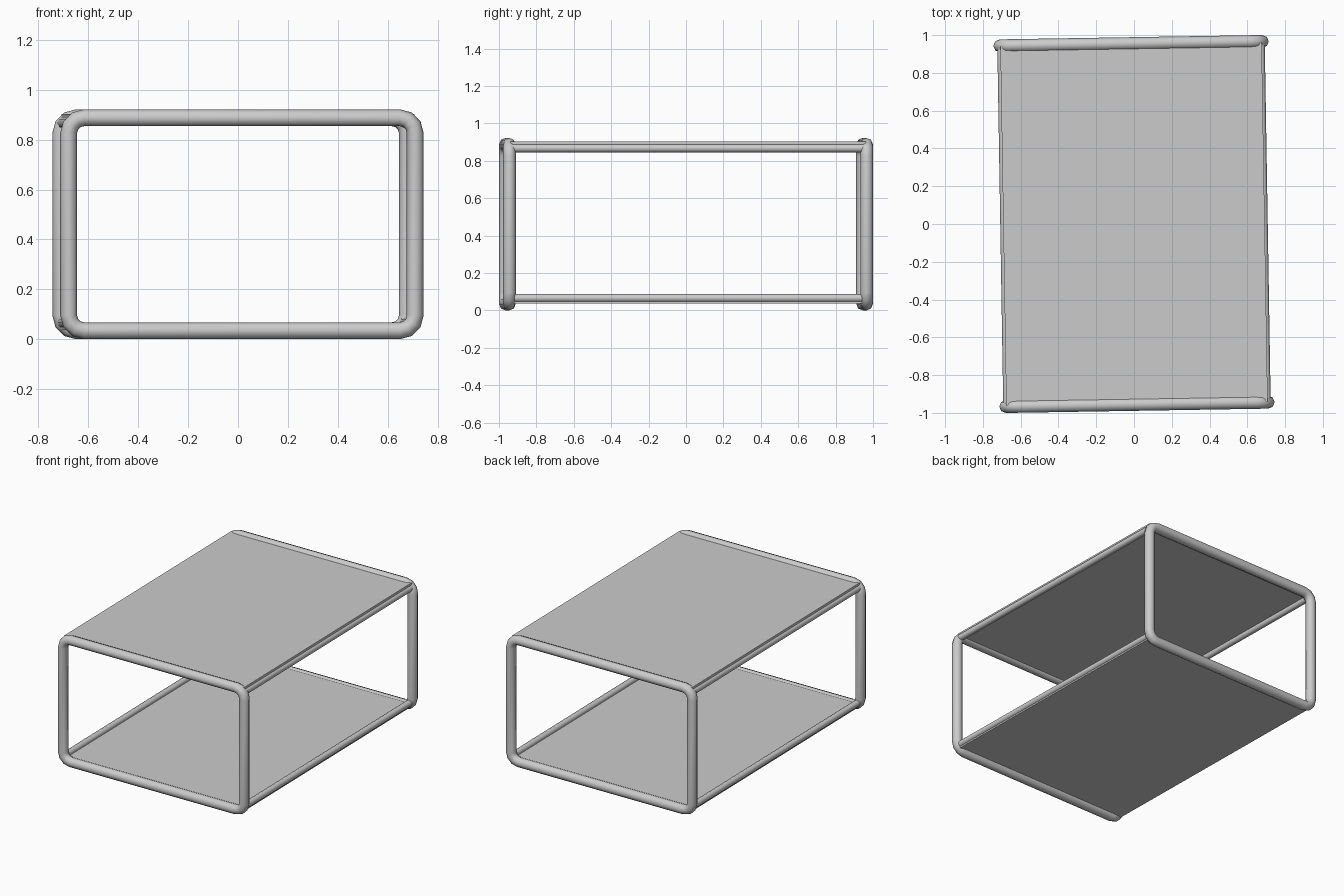
import bpy, bmesh, math
from mathutils import Vector, Matrix

if "Cube" in bpy.data.objects:
    bpy.data.objects.remove(bpy.data.objects["Cube"])

TURN = Matrix.Rotation(0.0165, 4, 'Z')   # whole table is slightly turned
R = 0.034                                # frame tube radius
HX, HY = 0.695, 0.955                    # frame centreline half sizes
Z0, Z1 = 0.034, 0.888                    # frame centreline heights
BEND, SIDES = 0.062, 8


def finish(name, bm):
    bmesh.ops.recalc_face_normals(bm, faces=bm.faces)
    bm.transform(TURN)
    me = bpy.data.meshes.new(name)
    bm.to_mesh(me)
    bm.free()
    ob = bpy.data.objects.new(name, me)
    bpy.context.collection.objects.link(ob)
    bpy.ops.object.select_all(action='DESELECT')
    ob.select_set(True)
    bpy.context.view_layer.objects.active = ob
    bpy.ops.object.shade_smooth_by_angle(angle=math.radians(50))


# Rounded rectangular loop of tube
def loop_frame(name, y):
    bm = bmesh.new()
    rings = []
    corners = [(HX - BEND, Z1 - BEND, 0), (-HX + BEND, Z1 - BEND, 90),
               (-HX + BEND, Z0 + BEND, 180), (HX - BEND, Z0 + BEND, 270)]
    for cx, cz, start in corners:
        for k in range(4):
            a = math.radians(start + 30 * k)
            out = Vector((math.cos(a), 0, math.sin(a)))
            c = Vector((cx, y, cz)) + out * BEND
            ring = []
            for i in range(SIDES):
                t = math.tau * i / SIDES
                ring.append(bm.verts.new(c + out * R * math.cos(t) + Vector((0, R * math.sin(t), 0))))
            rings.append(ring)
    for j, a in enumerate(rings):
        b = rings[(j + 1) % len(rings)]
        for i in range(SIDES):
            n = (i + 1) % SIDES
            bm.faces.new((a[i], a[n], b[n], b[i]))
    finish(name, bm)


# Straight tube between the two frames
def rail(name, x, z):
    bm = bmesh.new()
    m = Matrix.Translation((x, 0, z)) @ Matrix.Rotation(math.pi / 2, 4, 'X')
    bmesh.ops.create_cone(bm, cap_ends=True, segments=SIDES, radius1=0.022,
                          radius2=0.022, depth=2 * HY - 0.02, matrix=m)
    finish(name, bm)


# Flat panel
def panel(name, z_low, z_high):
    bm = bmesh.new()
    m = Matrix.Translation((0, 0, (z_low + z_high) / 2)) @ Matrix.Diagonal(
        (2 * 0.692, 2 * HY - 0.01, z_high - z_low, 1))
    bmesh.ops.create_cube(bm, size=1, matrix=m)
    finish(name, bm)


loop_frame("front_frame", -HY)
loop_frame("back_frame", HY)
for side, s in (("left", -1), ("right", 1)):
    rail(side + "_upper_rail", s * 0.686, 0.867)
    rail(side + "_lower_rail", s * 0.686, 0.066)
panel("top_panel", 0.876, 0.903)
panel("bottom_shelf", 0.036, 0.060)
